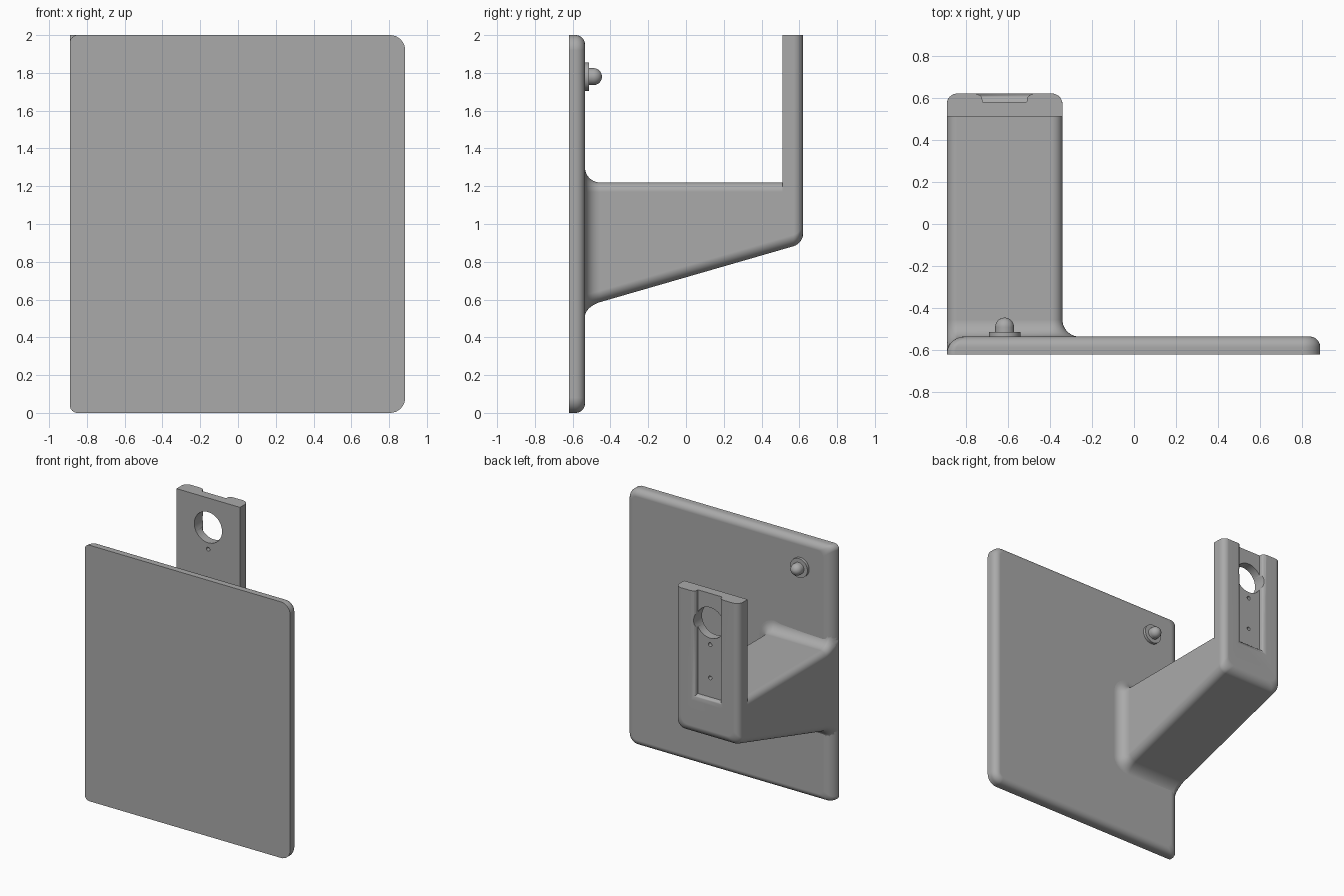
import bpy, bmesh
from math import sin, cos, pi, sqrt
from mathutils import Vector, Matrix

cube = bpy.data.objects.get("Cube")
if cube:
    bpy.data.objects.remove(cube)

grey = bpy.data.materials.new("plain grey")
grey.use_nodes = True
grey.diffuse_color = (0.4, 0.4, 0.4, 1)
grey.node_tree.nodes["Principled BSDF"].inputs["Base Color"].default_value = (0.4, 0.4, 0.4, 1)

SEG = 8
LEFT, RIGHT, MID = -0.89, -0.34, -0.615      # arm sides and centre line
FRONT, BACK, END = -0.62, -0.535, 0.62       # plate front, plate back, upright back
EDGE, SIDE, FILLET = 0.05, 0.085, 0.08


def finish(name, bm):
    bmesh.ops.recalc_face_normals(bm, faces=bm.faces)
    mesh = bpy.data.meshes.new(name)
    bm.to_mesh(mesh)
    bm.free()
    obj = bpy.data.objects.new(name, mesh)
    bpy.context.collection.objects.link(obj)
    mesh.materials.append(grey)
    return obj


def smooth(obj):
    bpy.ops.object.select_all(action='DESELECT')
    obj.select_set(True)
    bpy.context.view_layer.objects.active = obj
    bpy.ops.object.shade_smooth_by_angle(angle=0.6)
    obj.modifiers.new("normals", 'WEIGHTED_NORMAL').keep_sharp = True


def loft(name, rings, caps=True):
    """Skin a list of equal-length closed rings."""
    bm = bmesh.new()
    loops = [[bm.verts.new(p) for p in ring] for ring in rings]
    for a, b in zip(loops, loops[1:]):
        for i in range(len(a)):
            j = (i + 1) % len(a)
            bm.faces.new((a[i], a[j], b[j], b[i]))
    if caps:
        bm.faces.new(loops[0])
        bm.faces.new(loops[-1])
    return finish(name, bm)


def section(x0, x1, z0, z1, radii):
    """Rounded rectangle as (x, z, normal x, normal z); radii run anticlockwise from low right."""
    corners = ((x1, z0, -1, 1), (x1, z1, -1, -1), (x0, z1, 1, -1), (x0, z0, 1, 1))
    out = []
    for k, ((x, z, sx, sz), r) in enumerate(zip(corners, radii)):
        for s in range(SEG + 1):
            a = (k - 1 + s / SEG) * pi / 2
            out.append((x + sx * r + r * cos(a), z + sz * r + r * sin(a), cos(a), sin(a)))
    return out


def inset(y, end, r):
    """How far a rounded edge of radius r has pulled in at depth y."""
    d = max(0, y - (end - r))
    return r - sqrt(max(0, r * r - d * d))


def underside(y):
    return 0.718 + 0.289 * y


# Plate: rounded back edge, wider rounding along the arm side
rings = []
for y in [FRONT] + [BACK - SIDE + SIDE * sin(t * pi / 32) for t in range(1, 17)]:
    e, s = inset(y, BACK, EDGE), inset(y, BACK, SIDE)
    big, small = 0.08 - e, 0.04
    rings.append([(x, y, z) for x, z, _, _ in
                  section(LEFT + s, 0.885 - e, e, 2 - e, (big, big, small, small))])
smooth(loft("plate", rings))

# Arm: tapered, flaring into the plate
stations = [(FILLET * (1 - cos(t * pi / 20)), FILLET * (1 - sin(t * pi / 20))) for t in range(11)]
stations.append((0.51 - BACK, 0))
rings = []
for d, flare in stations:
    ring = []
    for x, z, nx, nz in section(LEFT, RIGHT, underside(BACK + d), 1.22, (0.06, 0.05, 0.05, 0.06)):
        x = max(LEFT, x + nx * flare)
        z += nz * flare * (0.65 if nz < 0 else 1)
        u = max(0, SIDE - (x - LEFT))
        drop = (SIDE - sqrt(max(0, SIDE ** 2 - u * u))) * max(0, 1 - d / FILLET)
        ring.append((x, BACK + d - drop, z))
    rings.append(ring)
smooth(loft("arm", rings, caps=False))

# Upright: rounded back and lower edges, square top
rings = []
for y in [0.51] + [END - EDGE + EDGE * sin(t * pi / 16) for t in range(9)]:
    e = inset(y, END, EDGE)
    rings.append([(x, y, z) for x, z, _, _ in
                  section(LEFT + e, RIGHT - e, underside(y) + e, 2, (0.06, 0.001, 0.001, 0.06))])
upright = loft("upright", rings)


def rod(name, radius, y0, y1, z, sides=48):
    ring = [(MID + radius * cos(2 * pi * i / sides), z + radius * sin(2 * pi * i / sides))
            for i in range(sides)]
    return loft(name, [[(x, y, h) for x, h in ring] for y in (y0, y1)])


# Slot with flared lips, key hole and two screw holes
slot = loft("slot_cutter", [
    [(MID - w, y, low), (MID + w, y, low), (MID + w, y, 2.1), (MID - w, y, 2.1)]
    for w, y, low in ((0.105, 0.58, 1.19), (0.107, 0.6, 1.185), (0.117, 0.612, 1.175),
                      (0.14, 0.621, 1.145), (0.15, 0.64, 1.135))])
cutters = [slot] + [rod("hole_cutter", r, 0.45, 0.7, z)
                    for r, z in ((0.12, 1.77), (0.015, 1.6), (0.015, 1.34))]
bpy.context.view_layer.objects.active = upright
for cutter in cutters:
    cutter.hide_render = True
    mod = upright.modifiers.new("cut", 'BOOLEAN')
    mod.operation, mod.solver, mod.object = 'DIFFERENCE', 'EXACT', cutter
    bpy.ops.object.modifier_apply(modifier=mod.name)
    bpy.data.objects.remove(cutter)
smooth(upright)

# Knob: washer and domed pin
smooth(rod("knob_washer", 0.075, BACK - 0.01, -0.513, 1.78))
R = 0.045
profile = [(R, BACK)] + [(max(R * cos(t * pi / 16), 0.0005), -0.49 + R * sin(t * pi / 16))
                         for t in range(9)]
smooth(loft("knob_pin", [[(MID + r * cos(i * pi / 16), y, 1.78 + r * sin(i * pi / 16))
                          for i in range(32)] for r, y in profile]))
